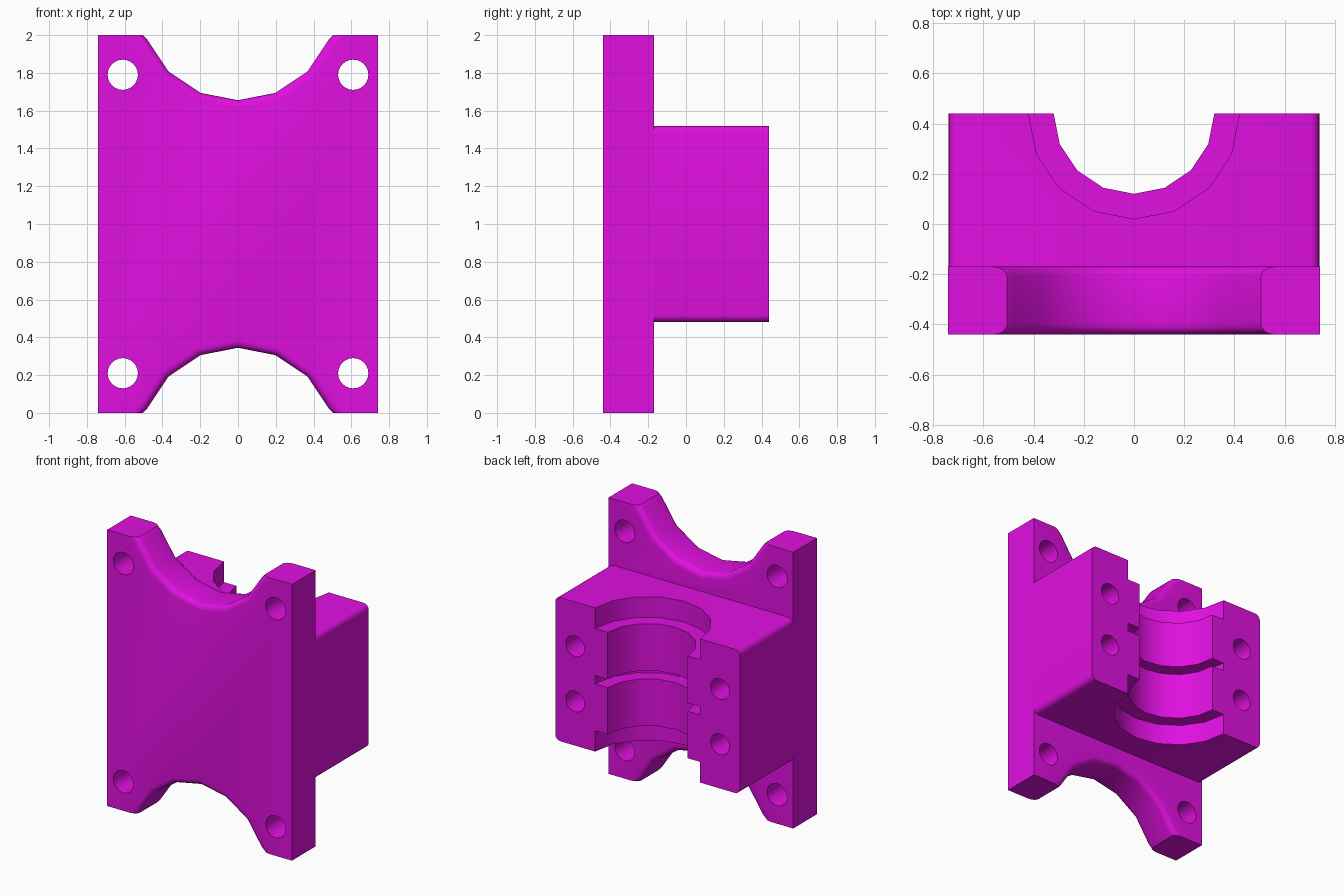
import bpy, bmesh, math
from mathutils import Vector

if "Cube" in bpy.data.objects:
    bpy.data.objects.remove(bpy.data.objects["Cube"])

magenta = bpy.data.materials.new("magenta")
magenta.diffuse_color = (0.75, 0.005, 0.75, 1)
magenta.use_nodes = True
magenta.node_tree.nodes["Principled BSDF"].inputs["Base Color"].default_value = magenta.diffuse_color


def finish(bm, name):
    bmesh.ops.recalc_face_normals(bm, faces=bm.faces)
    me = bpy.data.meshes.new(name)
    bm.to_mesh(me)
    bm.free()
    me.materials.append(magenta)
    ob = bpy.data.objects.new(name, me)
    bpy.context.collection.objects.link(ob)
    return ob


def extrude_y(pts, y0, y1):
    """Closed (x, z) profile extruded along y."""
    bm = bmesh.new()
    face = bm.faces.new([bm.verts.new((x, y0, z)) for x, z in pts])
    new = bmesh.ops.extrude_face_region(bm, geom=[face])["geom"]
    for v in new:
        if isinstance(v, bmesh.types.BMVert):
            v.co.y = y1
    return bm


def circle(cx, cz, r, n):
    return [(cx + r * math.cos(2 * math.pi * k / n),
             cz + r * math.sin(2 * math.pi * k / n)) for k in range(n)]


def boolean(ob, other, op):
    mod = ob.modifiers.new(op, "BOOLEAN")
    mod.object, mod.operation, mod.solver = other, op, "EXACT"
    bpy.context.view_layer.objects.active = ob
    bpy.ops.object.modifier_apply(modifier=mod.name)
    bpy.data.objects.remove(other)


# Flange plate with an arched notch at the top and bottom
arc = [(0.505, 2.0)]
for k in range(3, -4, -1):
    a = math.radians(22.5 * k)
    arc.append((0.52 * math.sin(a), 2.175 - 0.52 * math.cos(a)))
arc.append((-0.505, 2.0))
top = [(0.74, 2.0)] + arc + [(-0.74, 2.0)]
bm = extrude_y(top + [(x, 2 - z) for x, z in reversed(top)], -0.44, -0.17)
# Rounded notch rims
rim = [e for e in bm.edges
       if abs(e.verts[0].co.y - e.verts[1].co.y) < 1e-4
       and all(abs(v.co.x) < 0.6 for v in e.verts)]
bmesh.ops.bevel(bm, geom=rim, offset=0.04, segments=4, profile=0.5, affect="EDGES")
body = finish(bm, "bearing_bracket")

# Bearing block with rounded long edges
w = 0.739
bm = extrude_y([(-w, 0.48), (w, 0.48), (w, 1.52), (-w, 1.52)], -0.3, 0.44)
long_edges = [e for e in bm.edges if abs(e.verts[0].co.y - e.verts[1].co.y) > 0.1]
bmesh.ops.bevel(bm, geom=long_edges, offset=0.04, segments=4, profile=0.5, affect="EDGES")
boolean(body, finish(bm, "bearing_block"), "UNION")

# Half bore: counterbores at both ends and a narrow groove in the middle
steps = [(0.4, 0.42), (0.63, 0.42), (0.63, 0.32), (0.97, 0.32), (0.97, 0.42)]
steps += [(2 - z, r) for z, r in reversed(steps)]
bm = bmesh.new()
rings = [[bm.verts.new((x, 0.44 + y, z)) for x, y in circle(0, 0, r, 16)]
         for z, r in steps]
for lo, hi in zip(rings, rings[1:]):
    for i in range(16):
        j = (i + 1) % 16
        bm.faces.new((lo[i], lo[j], hi[j], hi[i]))
bm.faces.new(rings[0])
bm.faces.new(rings[-1])
boolean(body, finish(bm, "bore_cutter"), "DIFFERENCE")

# Mounting holes through the plate, blind bolt holes in the block
for sx in (-1, 1):
    for sz in (-1, 1):
        hole = extrude_y(circle(sx * 0.61, 1 + sz * 0.79, 0.08, 24), -0.6, 0.0)
        boolean(body, finish(hole, "mount_hole_cutter"), "DIFFERENCE")
        hole = extrude_y(circle(sx * 0.58, 1 + sz * 0.2, 0.075, 24), -0.42, 0.6)
        boolean(body, finish(hole, "bolt_hole_cutter"), "DIFFERENCE")

# Smooth curves, sharp corners
bpy.ops.object.select_all(action="DESELECT")
body.select_set(True)
bpy.context.view_layer.objects.active = body
bpy.ops.object.shade_smooth_by_angle(angle=math.radians(30))
